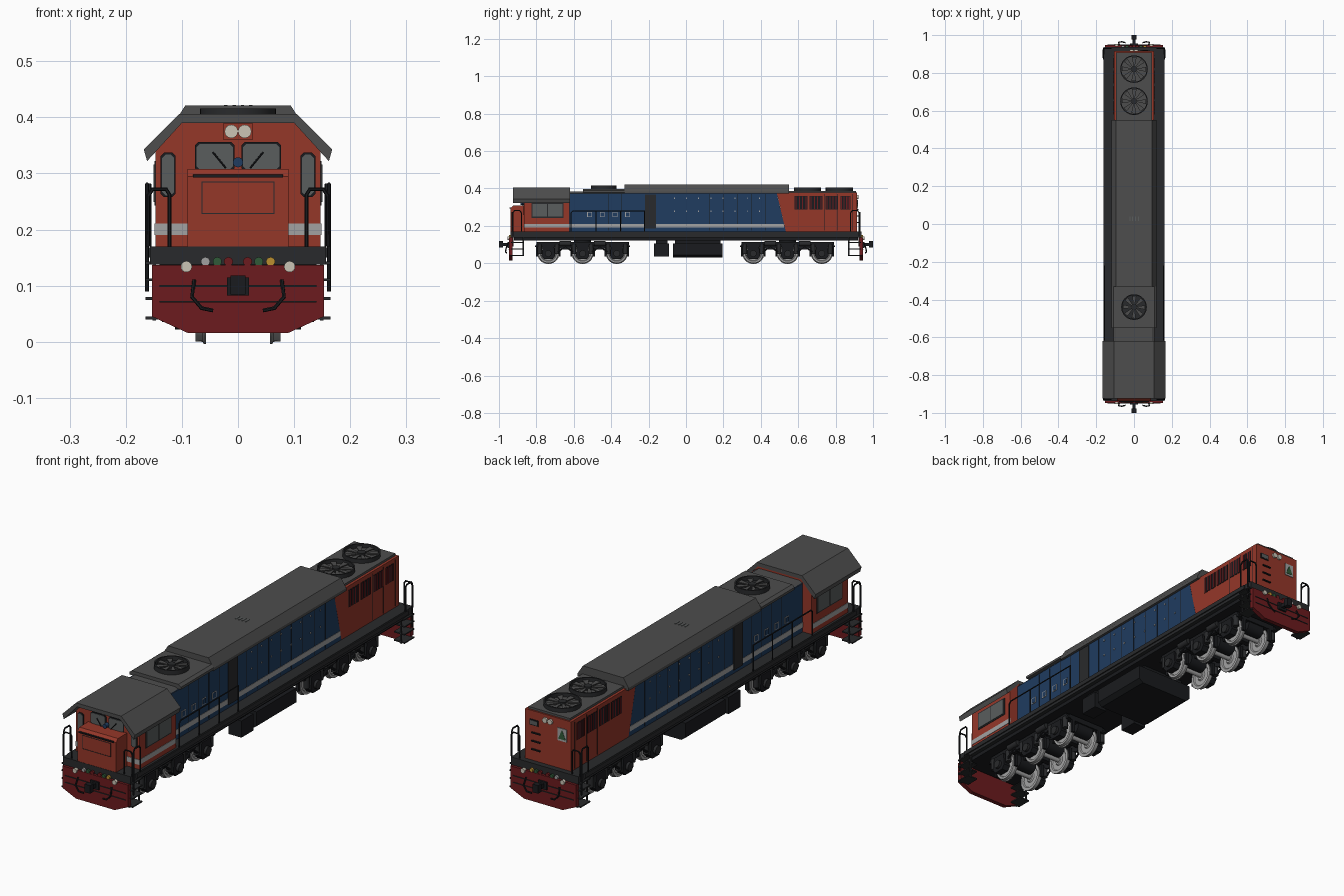
import bpy, bmesh
from math import sin, cos, pi, tau

cube = bpy.data.objects.get("Cube")
if cube:
    bpy.data.objects.remove(cube)


def material(name, r, g, b):
    m = bpy.data.materials.new(name)
    m.use_nodes = True
    m.diffuse_color = (r, g, b, 1)
    m.node_tree.nodes["Principled BSDF"].inputs["Base Color"].default_value = (r, g, b, 1)
    return m


ORANGE = material("orange", 0.30, 0.038, 0.022)
BLUE = material("blue", 0.014, 0.045, 0.115)
GREY = material("roof_grey", 0.075, 0.075, 0.075)
GLASS = material("glass", 0.10, 0.11, 0.11)
DARK = material("deck_dark", 0.022, 0.023, 0.025)
BLACK = material("black", 0.010, 0.011, 0.013)
RED = material("dark_red", 0.15, 0.011, 0.013)
SILVER = material("silver", 0.36, 0.36, 0.36)
LAMP = material("lamp", 0.60, 0.56, 0.47)
GREEN = material("green", 0.03, 0.10, 0.04)
YELLOW = material("yellow", 0.50, 0.28, 0.03)

# Order in which (u, v, along-axis) coordinates become x, y, z
ORDER = {"X": (2, 0, 1), "Y": (0, 2, 1), "Z": (0, 1, 2)}


def finish(name, mesh, mat, mirror="", smooth=False):
    mesh.materials.append(mat)
    if smooth:
        mesh.polygons.foreach_set("use_smooth", [True] * len(mesh.polygons))
        mesh.set_sharp_from_angle(angle=0.7)
    ob = bpy.data.objects.new(name, mesh)
    bpy.context.collection.objects.link(ob)
    if mirror:
        mod = ob.modifiers.new("mirror", "MIRROR")
        mod.use_axis = ["X" in mirror, "Y" in mirror, False]
        mod.use_mirror_merge = False
    return ob


def to_mesh(name, bm):
    bmesh.ops.remove_doubles(bm, verts=bm.verts, dist=1e-6)
    bmesh.ops.recalc_face_normals(bm, faces=bm.faces)
    mesh = bpy.data.meshes.new(name)
    bm.to_mesh(mesh)
    bm.free()
    return mesh


def prism(name, pts, a, b, axis, mat, mirror=""):
    """Extrude a closed outline from a to b along an axis."""
    bm = bmesh.new()
    put = lambda p, w: bm.verts.new([(p[0], p[1], w)[i] for i in ORDER[axis]])
    lo, hi = [put(p, a) for p in pts], [put(p, b) for p in pts]
    bm.faces.new(lo)
    bm.faces.new(hi)
    for i in range(len(pts)):
        j = (i + 1) % len(pts)
        bm.faces.new((lo[i], lo[j], hi[j], hi[i]))
    return finish(name, to_mesh(name, bm), mat, mirror)


def box(name, x, y, z, mat, mirror=""):
    """Box from (min, max) pairs."""
    pts = [(x[0], y[0]), (x[1], y[0]), (x[1], y[1]), (x[0], y[1])]
    return prism(name, pts, z[0], z[1], "Z", mat, mirror)


def lathe(name, profile, centre, axis, mat, mirror="", seg=24):
    """Turn a (radius, along-axis) profile around an axis through centre."""
    bm = bmesh.new()
    rings = []
    for k in range(seg):
        c, s = cos(tau * k / seg), sin(tau * k / seg)
        row = []
        for r, w in profile:
            p = [(r * c, r * s, w)[i] for i in ORDER[axis]]
            row.append(bm.verts.new([p[i] + centre[i] for i in range(3)]))
        rings.append(row)
    for k in range(seg):
        p, q = rings[k], rings[(k + 1) % seg]
        for i in range(len(profile) - 1):
            bm.faces.new((p[i], p[i + 1], q[i + 1], q[i]))
    return finish(name, to_mesh(name, bm), mat, mirror, True)


def disc(name, r, depth, centre, axis, mat, mirror="", seg=16):
    h = depth / 2
    return lathe(name, [(0, -h), (r, -h), (r, h), (0, h)], centre, axis, mat, mirror, seg)


def tube(name, pts, r, mat, mirror=""):
    cu = bpy.data.curves.new(name, "CURVE")
    cu.dimensions, cu.bevel_depth, cu.bevel_resolution, cu.use_fill_caps = "3D", r, 1, True
    sp = cu.splines.new("POLY")
    sp.points.add(len(pts) - 1)
    for p, co in zip(sp.points, pts):
        p.co = (*co, 1)
    tmp = bpy.data.objects.new(name + "_path", cu)
    mesh = bpy.data.meshes.new_from_object(tmp)
    bpy.data.objects.remove(tmp)
    return finish(name, mesh, mat, mirror, True)


def sym(half):
    """Close a half outline across x = 0."""
    return half + [(-x, z) for x, z in reversed(half)]


# Deck and underframe
box("deck", (-.157, .157), (-.938, .938), (.138, .17), DARK)
box("underframe", (-.14, .14), (-.92, .92), (.122, .14), BLACK)
box("deck_edge", (.155, .162), (-.9, .9), (.15, .168), DARK, "X")

# End plates, couplers, steps and lamps, the same at both ends
prism("pilot", sym([(.09, .016), (.153, .045), (.153, .137)]), -.947, -.928, "Y", RED, "Y")
for z in (.07, .098):
    box("pilot_rib", (-.14, .14), (-.95, -.946), (z, z + .003), DARK, "Y")
box("coupler_pocket", (-.02, .02), (-.955, -.945), (.083, .115), BLACK, "Y")
box("coupler_shank", (-.008, .008), (-.985, -.95), (.092, .108), BLACK, "Y")
box("coupler_head", (-.013, .013), (-1, -.978), (.084, .118), BLACK, "Y")
tube("brake_hose", [(.078, -.95, .11), (.082, -.962, .08), (.065, -.965, .06), (.045, -.96, .056)],
     .0035, BLACK, "XY")
disc("marker_lamp", .01, .012, (.092, -.948, .134), "Y", LAMP, "XY")
for x, mat in ((-.058, SILVER), (-.037, GREEN), (-.017, RED), (.017, RED), (.037, GREEN), (.058, YELLOW)):
    disc("signal_lamp", .008, .012, (x, -.94, .143), "Y", mat, "Y")
for z in (.04, .075, .108, .138):
    box("step", (.115, .165), (-.935, -.87), (z, z + .005), DARK, "XY")
for y in (-.934, -.87):
    box("step_side", (.146, .152), (y - .003, y + .003), (.038, .14), DARK, "XY")

# Handrails
tube("end_handrail", [(.122, -.93, .17), (.122, -.93, .262), (.128, -.93, .272), (.152, -.93, .272),
                      (.16, -.93, .26), (.16, -.93, .17)], .0035, BLACK, "XY")
tube("corner_handrail", [(.162, -.925, .09), (.162, -.925, .27), (.162, -.918, .281), (.162, -.888, .281),
                         (.162, -.88, .27), (.162, -.88, .17)], .0035, BLACK, "XY")
tube("walkway_rail", [(.157, -.615, .17), (.157, -.615, .27), (.157, -.605, .28), (.157, -.222, .28),
                      (.157, -.222, .17)], .003, BLACK, "X")
for y in (-.48, -.35):
    tube("rail_post", [(.157, y, .17), (.157, y, .28)], .003, BLACK, "X")

# Cab and nose
prism("cab", sym([(.147, .17), (.147, .34), (.103, .392)]), -.865, -.622, "Y", ORANGE)
prism("cab_roof", sym([(.1, .39), (.162, .322), (.168, .343), (.105, .406)]), -.925, -.62, "Y", GREY)
prism("nose", [(-.86, .17), (-.937, .17), (-.937, .295), (-.925, .308), (-.86, .308)], -.09, .09, "X", ORANGE)
box("nose_grab_bar", (-.08, .08), (-.943, -.936), (.293, .298), BLACK)
for z in (.228, .284):
    box("nose_panel_seam", (-.065, .065), (-.9385, -.936), (z, z + .0015), DARK)
box("nose_panel_side_seam", (.0635, .065), (-.9385, -.936), (.228, .284), DARK, "X")


def window(name, x, z):
    c = .006
    for part, g, y, mat in (("_frame", 0, -.868, BLACK), ("_glass", .003, -.870, GLASS)):
        a, b, d, e = x[0] + g, x[1] - g, z[0] + g, z[1] - g
        pts = [(a + c, d), (b - c, d), (b, d + c), (b, e - c), (b - c, e), (a + c, e), (a, e - c), (a, d + c)]
        prism(name + part, pts, y, -.86, "Y", mat, "X")


window("windshield", (.006, .077), (.304, .356))
window("front_door_window", (.111, .138), (.258, .337))
tube("wiper", [(.045, -.874, .338), (.022, -.876, .31)], .002, BLACK, "X")
disc("front_horn", .009, .02, (0, -.876, .32), "Y", BLUE)
box("headlight_case", (-.027, .027), (-.872, -.86), (.361, .389), ORANGE)
disc("headlight", .012, .012, (.012, -.874, .375), "Y", LAMP, "X")
box("cab_window_frame", (.14, .149), (-.825, -.655), (.243, .322), DARK, "X")
for y in (-.82, -.737):
    box("cab_side_window", (.14, .151), (y, y + .077), (.249, .316), GLASS, "X")
box("cab_front_stripe", (.09, .1485), (-.867, -.86), (.19, .211), SILVER, "X")
box("cab_side_stripe", (.14, .1485), (-.867, -.622), (.19, .211), SILVER, "X")

# Long hood with the slanted colour break
W = .107
prism("blue_hood", [(-.625, .165), (.535, .165), (.485, .376), (-.625, .376)], -W, W, "X", BLUE)
prism("rear_hood", [(.535, .165), (.915, .165), (.915, .378), (.485, .378)], -W, W, "X", ORANGE)
box("hood_stripe", (W - .01, W + .0015), (-.622, .525), (.19, .211), SILVER, "X")
box("hood_dark_panel", (W - .01, W + .004), (-.22, -.16), (.185, .368), DARK, "X")
for k in range(8):
    box("door_seam", (W - .01, W + .001), (-.1 + k * .075, -.098 + k * .075), (.175, .37), BLACK, "X")
    for z in (.275, .345):
        box("door_latch", (W, W + .003), (-.065 + k * .065, -.06 + k * .065), (z, z + .006), SILVER, "X")
for y in (-.515, -.448, -.38, -.312):
    box("vent_frame", (W - .01, W + .002), (y - .013, y + .013), (.248, .275), SILVER, "X")
    box("vent_opening", (W - .01, W + .003), (y - .01, y + .01), (.251, .272), BLUE, "X")
    box("access_door_seam", (W - .01, W + .001), (y + .033, y + .035), (.175, .37), BLACK, "X")

# Hood roofs
prism("long_roof", sym([(.118, .372), (.118, .384), (.094, .421)]), -.33, .55, "Y", GREY)
prism("front_hood_roof", sym([(.108, .374), (.095, .383)]), -.62, -.33, "Y", GREY)
prism("front_fan_deck", sym([(.12, .378), (.12, .388), (.108, .397)]), -.55, -.33, "Y", GREY)
box("rear_hood_roof", (-.096, .096), (.55, .908), (.375, .387), GREY)
for x in (-.022, -.007, .008, .023):
    box("roof_vent_slot", (x - .003, x + .003), (.015, .04), (.42, .4225), GLASS)


def fan(y, z, r):
    """Roof fan: raised ring, dark well, blades and hub."""
    lathe("fan_ring", [(r, 0), (r, .02), (r - .006, .02), (r - .006, .002), (0, .002)],
          (0, y, z), "Z", DARK, seg=32)
    blades = []
    for k in range(8):
        for rad, off in ((.014, -.25), (r - .008, -.22), (r - .008, .16), (.014, .25)):
            t = k * tau / 8 + off
            blades.append((rad * cos(t), y + rad * sin(t)))
    prism("fan_blades", blades, z + .008, z + .012, "Z", GREY)
    disc("fan_hub", .016, .016, (0, y, z + .01), "Z", DARK)


fan(-.44, .396, .068)
fan(.65, .384, .073)
fan(.82, .384, .073)

# Rear hood grilles and end face
for y0, y1 in ((.58, .65), (.66, .73), (.745, .81), (.825, .88)):
    box("grille", (W - .01, W + .001), (y0, y1), (.288, .36), BLACK, "X")
    for k in range(4):
        y = y0 + (y1 - y0) * (k + .5) / 4
        box("grille_slat", (W, W + .003), (y - .003, y + .003), (.29, .358), RED, "X")
for y in (.74, .81, .89):
    box("rear_door_seam", (W - .01, W + .001), (y, y + .002), (.175, .37), BLACK, "X")
disc("rear_headlight", .011, .012, (.012, .917, .355), "Y", LAMP, "X")
box("rear_window", (.045, .085), (.91, .918), (.318, .342), BLACK)
box("rear_window_pane", (.049, .081), (.91, .919), (.322, .338), GLASS)
for z in (.285, .25, .215):
    box("rear_grab_step", (.035, .075), (.91, .921), (z, z + .005), BLACK)
box("rear_sign", (-.088, -.045), (.91, .918), (.287, .34), SILVER)
prism("rear_sign_triangle", [(-.084, .295), (-.049, .295), (-.0665, .334)], .91, .919, "Y", GREEN)

# Fuel tank and equipment box
prism("fuel_tank", sym([(.115, .03), (.135, .045), (.135, .105)]), -.07, .195, "Y", BLACK)
box("tank_mount", (-.1, .1), (-.06, .185), (.1, .125), BLACK)
box("equipment_box", (.075, .135), (-.17, -.09), (.035, .105), BLACK, "X")
box("equipment_mount", (.085, .12), (-.16, -.1), (.1, .125), BLACK, "X")

# Two three-axle bogies
for c in (-.553, .543):
    beam = [(-.255, .088), (-.24, .115), (.24, .115), (.255, .088), (.13, .088), (.11, .075),
            (.07, .075), (.05, .088), (-.05, .088), (-.07, .075), (-.11, .075), (-.13, .088)]
    prism("bogie_side_frame", [(c + y, z) for y, z in beam], .088, .104, "X", BLACK, "X")
    for off in (-.235, -.092, .092, .235):
        box("bogie_cross_beam", (-.09, .09), (c + off - .012, c + off + .012), (.09, .113), BLACK)
    disc("bogie_pivot", .045, .03, (0, c, .115), "Z", BLACK)
    for off in (-.092, .092):
        tube("brake_rod", [(.106, c + off - .04, .06), (.106, c + off, .09), (.106, c + off + .04, .06)],
             .005, BLACK, "X")
        disc("brake_cylinder", .013, .06, (.108, c + off, .105), "Y", DARK, "X")
    for off in (-.183, 0, .183):
        y = c + off
        lathe("wheel", [(.008, .056), (.018, .056), (.022, .061), (.042, .061), (.046, .057), (.059, .057),
                        (.059, .061), (.055, .063), (.054, .076), (.044, .076), (.04, .07), (.02, .07),
                        (.018, .078), (.008, .078)], (0, y, .055), "X", SILVER, "X", 28)
        disc("axle", .01, .17, (0, y, .055), "X", SILVER)
        disc("axle_motor", .03, .08, (0, y + .03, .08), "X", BLACK)
        prism("axle_box", [(y - .036, .04), (y - .022, .022), (y + .022, .022), (y + .036, .04),
                           (y + .03, .095), (y - .03, .095)], .082, .112, "X", BLACK, "X")
        disc("axle_cap", .018, .014, (.116, y, .052), "X", DARK, "X")
        for d in (-.046, .046):
            disc("bogie_spring", .012, .05, (.098, y + d, .075), "Z", DARK, "X", 12)
            box("brake_shoe", (.062, .076), (y + d * 1.32 - .005, y + d * 1.32 + .005), (.035, .09), BLACK, "X")
